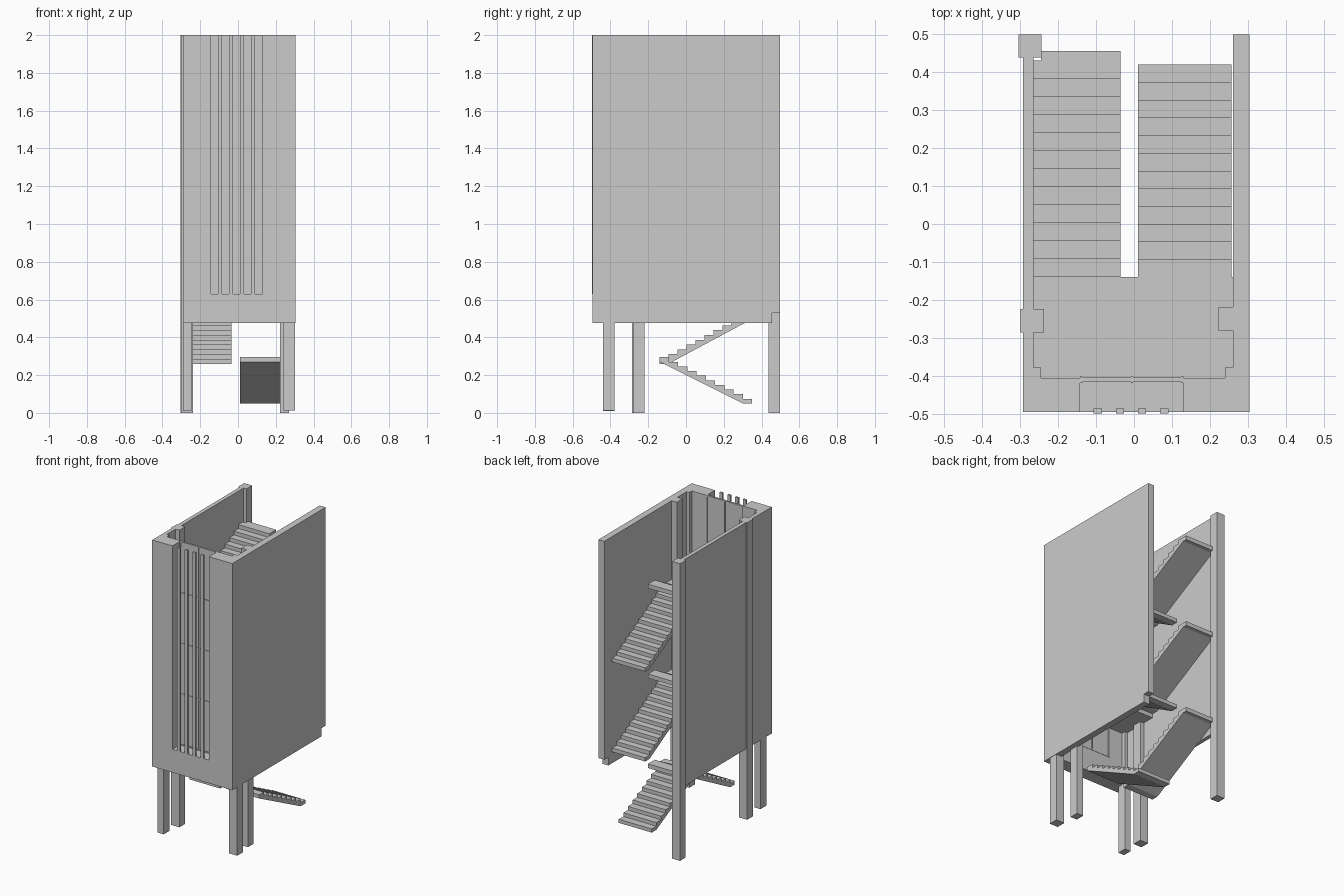
import bpy, bmesh

if "Cube" in bpy.data.objects:
    bpy.data.objects.remove(bpy.data.objects["Cube"])


def box(name, x0, x1, y0, y1, z0, z1):
    bm = bmesh.new()
    bmesh.ops.create_cube(bm, size=1)
    for v in bm.verts:
        v.co = ((x0 + x1) / 2 + v.co.x * (x1 - x0),
                (y0 + y1) / 2 + v.co.y * (y1 - y0),
                (z0 + z1) / 2 + v.co.z * (z1 - z0))
    return finish(name, bm)


def prism(name, pts, x0, x1):
    # extrude a (y, z) profile along x
    bm = bmesh.new()
    f = bm.faces.new([bm.verts.new((x0, y, z)) for y, z in pts])
    ext = bmesh.ops.extrude_face_region(bm, geom=[f])['geom']
    for v in ext:
        if isinstance(v, bmesh.types.BMVert):
            v.co.x = x1
    bmesh.ops.recalc_face_normals(bm, faces=bm.faces)
    return finish(name, bm)


def finish(name, bm):
    me = bpy.data.meshes.new(name)
    bm.to_mesh(me)
    bm.free()
    ob = bpy.data.objects.new(name, me)
    bpy.context.collection.objects.link(ob)
    return ob


def flight(name, x0, x1, y0, y1, z0, z1, n):
    # stepped top, sloping soffit
    d, r = (y1 - y0) / n, (z1 - z0) / n
    pts = [(y0, z0)]
    for i in range(n):
        pts += [(y0 + i * d, z0 + (i + 1) * r), (y0 + (i + 1) * d, z0 + (i + 1) * r)]
    pts += [(y1, z1 - r), (y0 + d, z0)]
    prism(name, pts, x0, x1)


# Side walls
FRONT, BACK, BASE, TOP = -0.495, 0.498, 0.475, 2.0
box("left_wall", -0.292, -0.265, FRONT, 0.45, BASE, TOP)
prism("right_wall", [(FRONT, BASE), (0.455, BASE), (0.455, 0.53), (BACK, 0.53),
                     (BACK, TOP), (FRONT, TOP)], 0.26, 0.304)

# Front wall around the tall window
WL, WR, SILL = -0.142, 0.13, 0.63
box("front_wall_left", -0.292, WL, FRONT, -0.405, BASE, TOP)
box("front_wall_right", WR, 0.304, FRONT, -0.405, BASE, TOP)
box("front_spandrel", WL, WR, FRONT, -0.405, BASE, SILL)

# Columns
box("front_left_column", -0.29, -0.245, -0.44, -0.378, 0.01, TOP)
box("front_right_column", 0.24, 0.302, -0.44, -0.378, 0.012, TOP)
box("middle_left_column", -0.299, -0.237, -0.285, -0.223, 0, TOP)
box("middle_right_column", 0.222, 0.27, -0.28, -0.219, 0, TOP)
box("back_left_column", -0.304, -0.244, 0.438, BACK, 0, TOP)

# Window glazing, frame and outer fins
box("window_glass", WL, WR, -0.412, -0.408, SILL, TOP)
for i, x in enumerate((WL, -0.008, WR - 0.006)):
    box(f"window_mullion_{i}", x, x + 0.006, -0.418, -0.401, SILL, TOP)
for i, z in enumerate((SILL, 0.97, 1.31, 1.65, 1.992)):
    box(f"window_transom_{i}", WL, WR, -0.416, -0.403, z, z + 0.008)
for i, x in enumerate((-0.095, -0.037, 0.021, 0.08)):
    box(f"window_fin_{i}", x - 0.011, x + 0.011, -0.498, -0.485, SILL, TOP)

# Stairs: first flight on the right, then alternating
RX, LX = (0.01, 0.256), (-0.265, -0.035)
LAND, RISE = -0.14, 0.305
flight("right_flight_0", *RX, 0.35, LAND, 0.05, 0.295, 10)
z = 0.26
for k in range(3):
    flight(f"left_flight_{k}", *LX, LAND, 0.43, z, z + RISE, 12)
    top = z + RISE
    box(f"left_floor_edge_{k}", -0.245, LX[1], 0.428, 0.455, top - 0.028, top)
    if k < 2:
        flight(f"right_flight_{k + 1}", *RX, 0.42, LAND, top - 0.01, top + RISE - 0.005, 12)
        z = top + RISE - 0.005
        # half landing
        box(f"half_landing_{k}", LX[0], 0.262, -0.406, LAND, z - 0.028, z)
